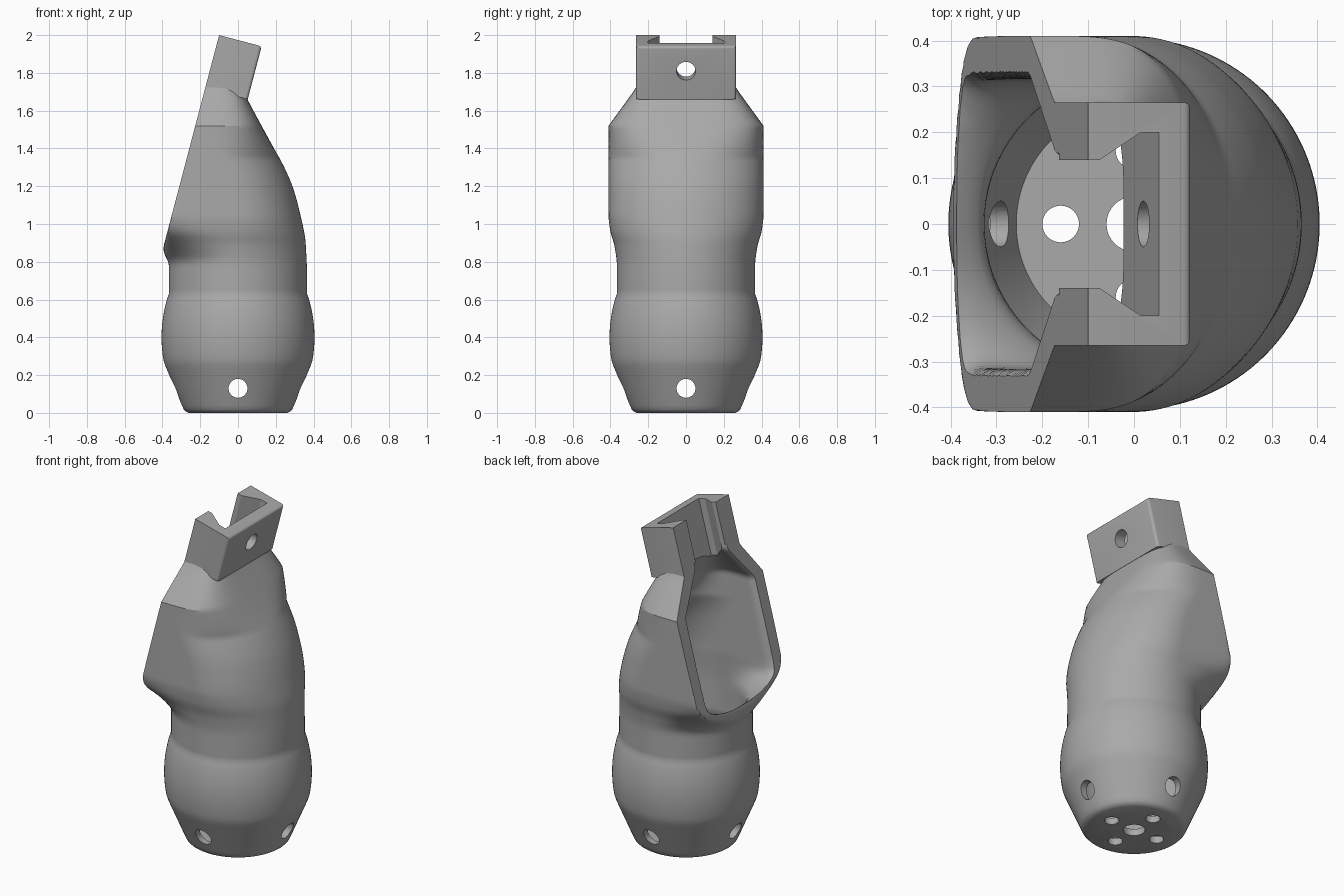
import bpy, bmesh, math
from mathutils import Matrix, Vector

if "Cube" in bpy.data.objects:
    bpy.data.objects.remove(bpy.data.objects["Cube"])

grey = bpy.data.materials.new("plain grey")
grey.use_nodes = True
grey.diffuse_color = (0.4, 0.4, 0.4, 1)
grey.node_tree.nodes["Principled BSDF"].inputs["Base Color"].default_value = grey.diffuse_color

# Slanted opening plane and the tilted frame of the bracket
TILT = 0.263
TOP = Vector((-0.10, 0, 2.0))
ALONG = Vector((TILT, 0, 1)).normalized()
DEPTH = Vector((1, 0, -TILT)).normalized()
FRAME = Matrix.Translation(TOP) @ Matrix((DEPTH, (0, 1, 0), ALONG)).transposed().to_4x4()


def plane_x(z):
    return TOP.x + (z - TOP.z) * TILT


def key(z, table):
    """Smoothly interpolate a value from (height, value) pairs."""
    if z <= table[0][0]:
        return table[0][1]
    for i in range(len(table) - 1):
        (z0, v0), (z1, v1) = table[i], table[i + 1]
        if z <= z1:
            def slope(j):
                if j in (0, len(table) - 1):
                    return 0 if j == 0 else (v1 - v0) / (z1 - z0)
                a, b, c = table[j - 1], table[j], table[j + 1]
                s, t = (b[1] - a[1]) / (b[0] - a[0]), (c[1] - b[1]) / (c[0] - b[0])
                return 0 if s * t <= 0 else 2 * s * t / (s + t)
            h = z1 - z0
            t = (z - z0) / h
            return (v0 * (1 + 2 * t) * (1 - t) ** 2 + v1 * t * t * (3 - 2 * t)
                    + h * t * (1 - t) * (slope(i) * (1 - t) - slope(i + 1) * t))
    return table[-1][1]


def linear(z, z0, z1, v0, v1):
    t = min(max((z - z0) / (z1 - z0), 0), 1)
    return v0 + (v1 - v0) * t


def bulb(z):
    return min(0.28 + 0.42 * z, 0.405 - (z - 0.4) ** 2 / 1.4)


FRONT = [(0.7, 0.366), (0.9, 0.358), (1.05, 0.33), (1.18, 0.295), (1.29, 0.25),
         (1.437, 0.17), (1.66, 0.05), (1.76, 0.0)]


def section(z, inner):
    """Return centre, front reach, back reach, half width and the two exponents."""
    wall = 0.04 if inner else 0
    if z < 0.63:
        r = bulb(z) - wall
        if not inner and z < 0.02:
            r -= 0.02 * (1 - z / 0.02) ** 2
        return 0, r, r, r, 2, 2
    centre = key(z, [(1.0, 0), (1.2, -0.04), (1.52, -0.17), (1.76, -0.17)])
    front = key(z, FRONT) - wall - (linear(z, 1.35, 1.66, 0, 0.03) if inner else 0)
    if inner:
        back = key(z, [(0.84, 0.326), (0.92, 0.4), (1.0, 0.6)])
        width = key(z, [(0.8, 0.326), (1.0, 0.316)]) - linear(z, 1.51, 1.73, 0, 0.176)
    else:
        back = key(z, [(0.78, 0.366), (0.86, 0.415), (0.95, 0.52), (1.05, 0.62)])
        width = key(z, [(0.78, 0.366), (0.88, 0.378), (0.96, 0.4), (1.03, 0.41)])
        width -= linear(z, 1.52, 1.72, 0, 0.145)
    return (centre, front - centre, back, width,
            linear(z, 1.35, 1.7, 2, 4.5), key(z, [(0.8, 2), (0.9, 2.6), (1.05, 6)]))


def new_object(name, bm):
    bmesh.ops.recalc_face_normals(bm, faces=bm.faces)
    mesh = bpy.data.meshes.new(name)
    bm.to_mesh(mesh)
    bm.free()
    mesh.materials.append(grey)
    ob = bpy.data.objects.new(name, mesh)
    bpy.context.collection.objects.link(ob)
    return ob


def loft(name, heights, inner, sides=144):
    bm = bmesh.new()
    rings = []
    for z in heights:
        c, front, back, width, nf, nb = section(z, inner)
        ring = []
        for i in range(sides):
            a = math.tau * (i + 0.5) / sides
            ca, sa = math.cos(a), math.sin(a)
            reach, n = (front, nf) if ca > 0 else (back, nb)
            r = (abs(ca / reach) ** n + abs(sa / width) ** n) ** (-1 / n)
            x, y = c + r * ca, r * sa
            if z > 0.7:
                lip = plane_x(z)
                if inner:    # flare towards the rim
                    d = min(max(lip + 0.035 - x, 0), 0.05)
                    y += math.copysign(12 * d * d, y)
                else:        # soft clamp gives a rounded rim
                    h = max(0.05 - abs(x - lip), 0) / 0.05
                    x = max(x, lip) + h * h * 0.0125
            ring.append(bm.verts.new((x, y, z)))
        rings.append(ring)
    for lo, hi in zip(rings, rings[1:]):
        for i in range(sides):
            j = (i + 1) % sides
            bm.faces.new((lo[i], lo[j], hi[j], hi[i]))
    bm.faces.new(rings[0])
    bm.faces.new(rings[-1])
    return new_object(name, bm)


def prism(name, outline, low, high):
    """Extrude a (depth, y) outline along the tilted axis."""
    bm = bmesh.new()
    ends = [[bm.verts.new((d, y, h)) for d, y in outline] for h in (low, high)]
    for e in ends:
        bm.faces.new(e)
    for i in range(len(outline)):
        j = (i + 1) % len(outline)
        bm.faces.new((ends[0][i], ends[0][j], ends[1][j], ends[1][i]))
    return new_object(name, bm)


def drill(name, radius, length, matrix):
    bm = bmesh.new()
    bmesh.ops.create_cone(bm, cap_ends=True, segments=32, radius1=radius,
                          radius2=radius, depth=length, matrix=matrix)
    return new_object(name, bm)


def cut(ob, cutters):
    bpy.context.view_layer.objects.active = ob
    for c in cutters:
        m = ob.modifiers.new("cut", "BOOLEAN")
        m.operation, m.solver, m.object = "DIFFERENCE", "EXACT", c
        bpy.ops.object.modifier_apply(modifier=m.name)


# Outer shell and the hollow inside it
def steps(low, high, n):
    return [low + (high - low) * i / n for i in range(n + 1)]


shell = loft("body_shell", [0, 0.005, 0.01] + steps(0.02, 0.63, 26) + steps(0.65, 1.76, 60), False)
cavity = loft("cavity_cutter", steps(0.04, 0.63, 24) + steps(0.65, 1.76, 60), True)

# Tilted bracket with softened front edges
bracket = prism("top_bracket", [(0, -0.265), (0.233, -0.265), (0.233, 0.265), (0, 0.265)], -0.29, 0)
bm = bmesh.new()
bm.from_mesh(bracket.data)
soft = [e for e in bm.edges if all(v.co.x > 0.2 for v in e.verts)
        and any(v.co.z > -0.1 for v in e.verts)]
bmesh.ops.bevel(bm, geom=soft, offset=0.016, segments=4, profile=0.5, affect="EDGES")
bm.to_mesh(bracket.data)
bm.free()
bracket.data.transform(FRAME)

# Dovetail channel through the bracket
half = [(-0.05, 0.14), (0.026, 0.14), (0.119, 0.2), (0.16, 0.2)]
channel = prism("channel_cutter", half + [(d, -y) for d, y in reversed(half)], -0.33, 0.1)
channel.data.transform(FRAME)

# Screw holes
pin = drill("pin_cutter", 0.05, 0.2,
            FRAME @ Matrix.Translation((0.2, 0, -0.135)) @ Matrix.Rotation(math.pi / 2, 4, "Y"))
holes = [drill("centre_cutter", 0.06, 0.2, Matrix.Translation((0, 0, 0)))]
for k in range(4):
    turn = Matrix.Rotation(k * math.pi / 2, 4, "Z")
    holes.append(drill("bolt_cutter", 0.04, 0.2, turn @ Matrix.Translation((0.16, 0, 0))))
    holes.append(drill("side_cutter", 0.05, 0.3, turn @ Matrix.Translation((0.33, 0, 0.13))
                       @ Matrix.Rotation(math.pi / 2, 4, "Y")))

cut(shell, [cavity, channel] + holes)
cut(bracket, [cavity, channel, pin])
for c in [cavity, channel, pin] + holes:
    bpy.data.objects.remove(c)

bpy.ops.object.select_all(action="DESELECT")
for ob in (shell, bracket):
    ob.select_set(True)
bpy.context.view_layer.objects.active = shell
bpy.ops.object.shade_smooth_by_angle(angle=math.radians(30))
